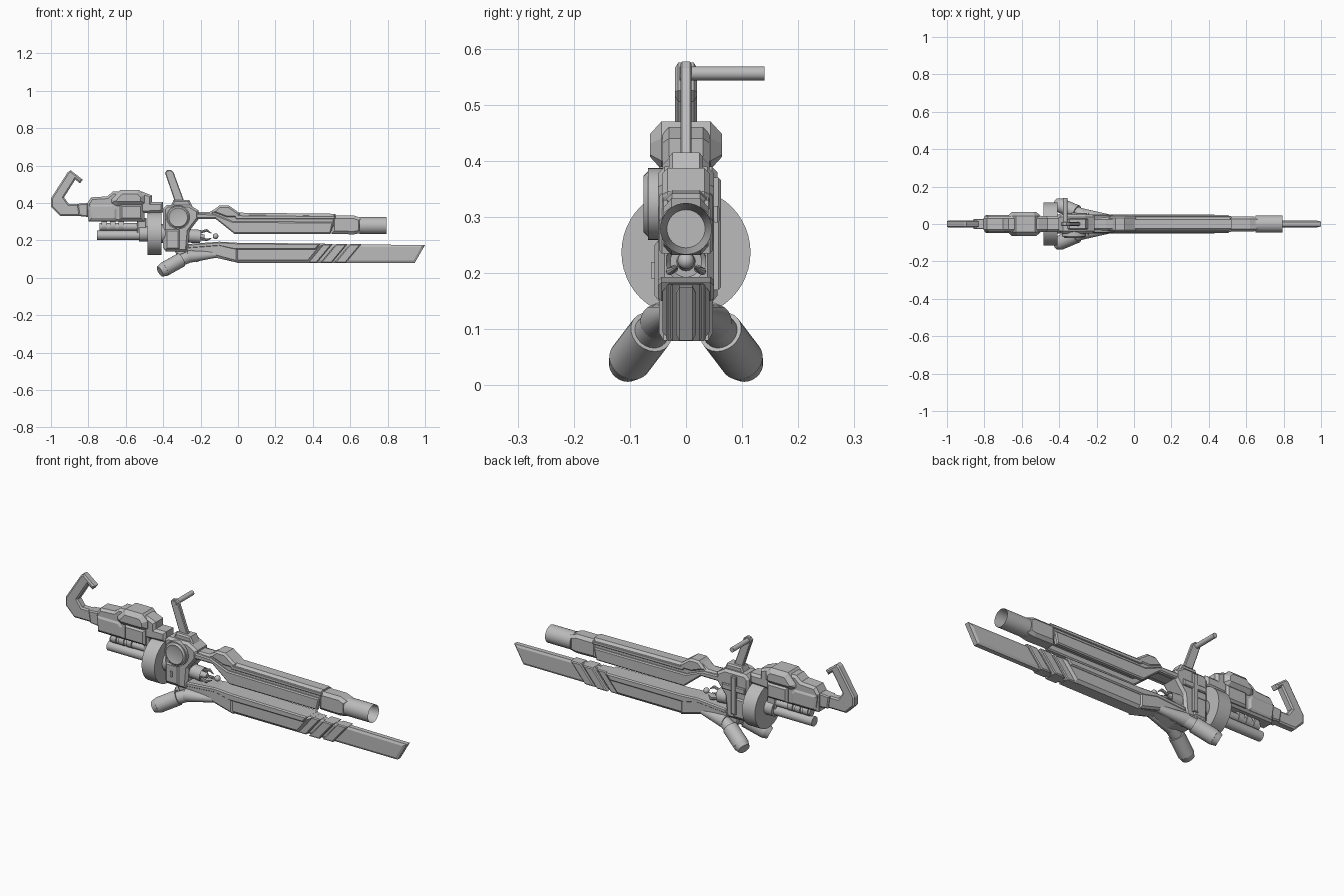
import bpy, bmesh, math
from mathutils import Vector

steel = bpy.data.materials.new("plain grey")
steel.diffuse_color = (0.5, 0.5, 0.5, 1)


def finish(name, bm, smooth=False):
    mesh = bpy.data.meshes.new(name)
    bm.to_mesh(mesh)
    bm.free()
    mesh.materials.append(steel)
    ob = bpy.data.objects.new(name, mesh)
    bpy.context.collection.objects.link(ob)
    if smooth:
        bpy.ops.object.select_all(action='DESELECT')
        ob.select_set(True)
        bpy.context.view_layer.objects.active = ob
        bpy.ops.object.shade_smooth_by_angle(angle=math.radians(35))
    return ob


def prism(name, pts, y0, y1, chamfer=0.0, rise=0.0):
    """Side profile (x, z) extruded from y0 to y1; both side faces chamfered."""
    bm = bmesh.new()
    a = [bm.verts.new((x, y0 + rise, z)) for x, z in pts]
    b = [bm.verts.new((x, y1 - rise, z)) for x, z in pts]
    caps = [bm.faces.new(a), bm.faces.new(b[::-1])]
    n = len(pts)
    for i in range(n):
        j = (i + 1) % n
        bm.faces.new((a[j], a[i], b[i], b[j]))
    bmesh.ops.recalc_face_normals(bm, faces=bm.faces[:])
    if chamfer:
        bmesh.ops.inset_region(bm, faces=caps, thickness=chamfer, depth=rise,
                               use_even_offset=True)
    return finish(name, bm)


def slab(name, pts, hw, chamfer=0.0, rise=0.0):
    return prism(name, pts, -hw, hw, chamfer, rise)


def pair(name, pts, inner, outer, chamfer=0.0, rise=0.0):
    prism(name + "_left", pts, inner, outer, chamfer, rise)
    prism(name + "_right", pts, -outer, -inner, chamfer, rise)


def box(x0, x1, z0, z1):
    return [(x0, z0), (x1, z0), (x1, z1), (x0, z1)]


def rod(name, a, b, r1, r2=None, sides=32, rim=0, depth=0):
    """Cylinder or cone from a to b; rim and depth sink the far end."""
    a, b = Vector(a), Vector(b)
    d = b - a
    bm = bmesh.new()
    bmesh.ops.create_cone(bm, cap_ends=True, segments=sides, radius1=r1,
                          radius2=r1 if r2 is None else r2, depth=d.length)
    if rim:
        end = [f for f in bm.faces if f.normal.z > 0.9]
        bmesh.ops.inset_region(bm, faces=end, thickness=rim)
        bmesh.ops.translate(bm, verts=end[0].verts[:], vec=(0, 0, -depth))
    m = d.to_track_quat('Z', 'Y').to_matrix().to_4x4()
    m.translation = (a + b) / 2
    bm.transform(m)
    return finish(name, bm, True)


# Rear hooked stock
slab("stock_hook", [(-.91, .565), (-.895, .575), (-.83, .525), (-.845, .505),
                    (-.87, .525), (-.93, .43), (-.905, .395), (-.80, .395),
                    (-.815, .33), (-.95, .33), (-1, .38), (-1, .425)], .02, .008, .006)
slab("stock_collar", [(-.86, .395), (-.80, .40), (-.80, .325), (-.85, .33)], .028, .006, .005)

# Receiver: long body, raised top housing, side armour
slab("receiver_body", [(-.805, .40), (-.785, .43), (-.70, .435), (-.67, .46), (-.51, .46),
                       (-.46, .44), (-.46, .405), (-.40, .405), (-.40, .35),
                       (-.50, .345), (-.50, .30), (-.80, .30)], .042, .012, .012)
slab("receiver_housing", [(-.675, .42), (-.63, .47), (-.53, .47), (-.50, .44),
                          (-.50, .40), (-.52, .385), (-.65, .385), (-.675, .40)],
     .064, .022, .02)
slab("receiver_side_box", box(-.63, -.51, .31, .39), .056, .01, .01)
slab("receiver_lower_side", [(-.80, .39), (-.67, .39), (-.65, .37), (-.65, .31), (-.79, .31)],
     .048, .01, .006)

# Gas tube below the receiver with clamp rings
rod("rear_tube", (-.755, 0, .227), (-.42, 0, .227), .025, rim=.006, depth=-.004)
rod("tube_collar", (-.53, 0, .235), (-.48, 0, .235), .04)
rod("upper_tube", (-.74, 0, .272), (-.50, 0, .272), .02)
for i in range(3):
    x = -.73 + i * .045
    rod("tube_ring_%d" % i, (x, 0, .277), (x + .03, 0, .277), .026, sides=20)
slab("tube_bracket", box(-.54, -.49, .22, .32), .022, .005, .004)

# Drum
rod("drum", (-.485, 0, .237), (-.41, 0, .237), .115, sides=48)
rod("drum_hub", (-.41, 0, .237), (-.38, 0, .237), .05)

# Central block
slab("center_block", [(-.40, .37), (-.38, .39), (-.26, .39), (-.21, .36), (-.21, .315),
                      (-.26, .25), (-.27, .14), (-.385, .14), (-.40, .16)], .05, .012, .012)
slab("center_lower_plate", box(-.39, -.31, .15, .26), .056, .01, .008)
prism("left_cross_post", box(-.335, -.305, .17, .37), .045, .062, .004, .004)
prism("left_cross_bar", box(-.385, -.25, .29, .32), .045, .060, .004, .004)
prism("right_catch", box(-.355, -.345, .19, .22), -.062, -.05)
rod("side_dial", (-.32, -.04, .323), (-.32, -.068, .323), .064, sides=40)
rod("side_dial_cap", (-.32, -.068, .323), (-.32, -.076, .323), .058, .05, sides=40,
    rim=.012, depth=.004)

# Crank with sideways grip
slab("crank_base", [(-.36, .38), (-.345, .415), (-.26, .415), (-.24, .375)], .03, .008, .006)
slab("crank_arm", [(-.39, .56), (-.38, .575), (-.36, .577), (-.345, .565),
                   (-.288, .41), (-.335, .40)], .01, .004, .003)
rod("crank_grip", (-.367, -.012, .556), (-.367, .14, .556), .0125, sides=20)

# Emitter nozzle, prongs and floating ball
rod("nozzle", (-.29, 0, .226), (-.20, 0, .22), .036, sides=28, rim=.008, depth=.012)
rod("nozzle_tip", (-.22, 0, .221), (-.18, 0, .219), .018, .012, sides=16)
for i in range(3):
    t = math.radians(90 + 120 * i)
    c, s = math.cos(t), math.sin(t)
    rod("prong_%d" % i, (-.20, .024 * c, .22 + .024 * s),
        (-.165, .034 * c, .22 + .034 * s), .007, sides=8)
    rod("prong_tip_%d" % i, (-.167, .034 * c, .22 + .034 * s),
        (-.143, .018 * c, .22 + .018 * s), .007, .002, sides=8)
bm = bmesh.new()
bmesh.ops.create_uvsphere(bm, u_segments=16, v_segments=10, radius=.015)
bmesh.ops.translate(bm, verts=bm.verts[:], vec=(-.12, 0, .222))
finish("floating_ball", bm, True)

# Upper barrel: core, side plates, top rail and muzzle
slab("barrel_core", [(-.26, .35), (-.15, .352), (-.10, .383), (-.05, .383), (.0, .348),
                     (.52, .342), (.52, .265), (-.01, .265), (-.12, .315), (-.26, .315)],
     .037, .012, .012)
slab("barrel_hump", [(-.14, .35), (-.10, .387), (-.05, .387), (.01, .345), (.01, .32),
                     (-.06, .32)], .043, .01, .01)
pair("barrel_side_plate", [(-.25, .345), (-.13, .342), (-.03, .302), (.51, .298),
                           (.495, .235), (-.02, .235), (-.12, .315), (-.25, .315)],
     .022, .048, .006, .005)
pair("barrel_top_rail", [(-.02, .335), (.52, .33), (.52, .313), (-.01, .315)],
     .03, .043, .003, .003)
slab("barrel_neck", [(.50, .333), (.62, .333), (.66, .318), (.66, .24), (.62, .232),
                     (.50, .235)], .04, .016, .014)
rod("muzzle", (.65, 0, .279), (.795, 0, .279), .046, sides=32, rim=.012, depth=.12)

# Lower blade: sheath, spine and angled steps down to a thin tip
slab("blade_root", [(-.28, .175), (-.10, .19), (.0, .185), (.0, .08), (-.13, .115),
                    (-.28, .13)], .048, .01, .008)
slab("blade_body", [(-.12, .185), (.465, .182), (.38, .08), (.0, .08), (-.13, .11)],
     .042, .015, .012)
slab("blade_spine", [(-.27, .18), (-.10, .193), (.0, .187), (.44, .183), (.415, .15),
                     (-.02, .15), (-.10, .168), (-.27, .155)], .05, .006, .006)
for i, (x, w, hw) in enumerate([(.43, .075, .032), (.525, .06, .036), (.60, .06, .028)]):
    slab("blade_step_%d" % i, [(x, .181), (x + w, .181), (x + w - .085, .079),
                               (x - .085, .079)], hw, .005, .004)
slab("blade_tip", [(.30, .181), (1, .175), (.945, .08), (.30, .08)], .018, .012, .006)

# Splayed rear pods under the block
slab("pod_mount", [(-.34, .15), (-.12, .15), (-.12, .115), (-.22, .085), (-.32, .10)],
     .035, .008, .006)
for side, s in (("left", 1), ("right", -1)):
    rod("pod_fairing_" + side, (-.12, s * .03, .125), (-.27, s * .048, .112), .018, .034, sides=20)
    rod("pod_neck_" + side, (-.24, s * .038, .12), (-.32, s * .068, .088), .031, sides=24)
    rod("pod_body_" + side, (-.305, s * .062, .095), (-.395, s * .1, .045), .039, sides=24)
    rod("pod_end_" + side, (-.395, s * .1, .045), (-.417, s * .109, .033), .039, .03, sides=24)
